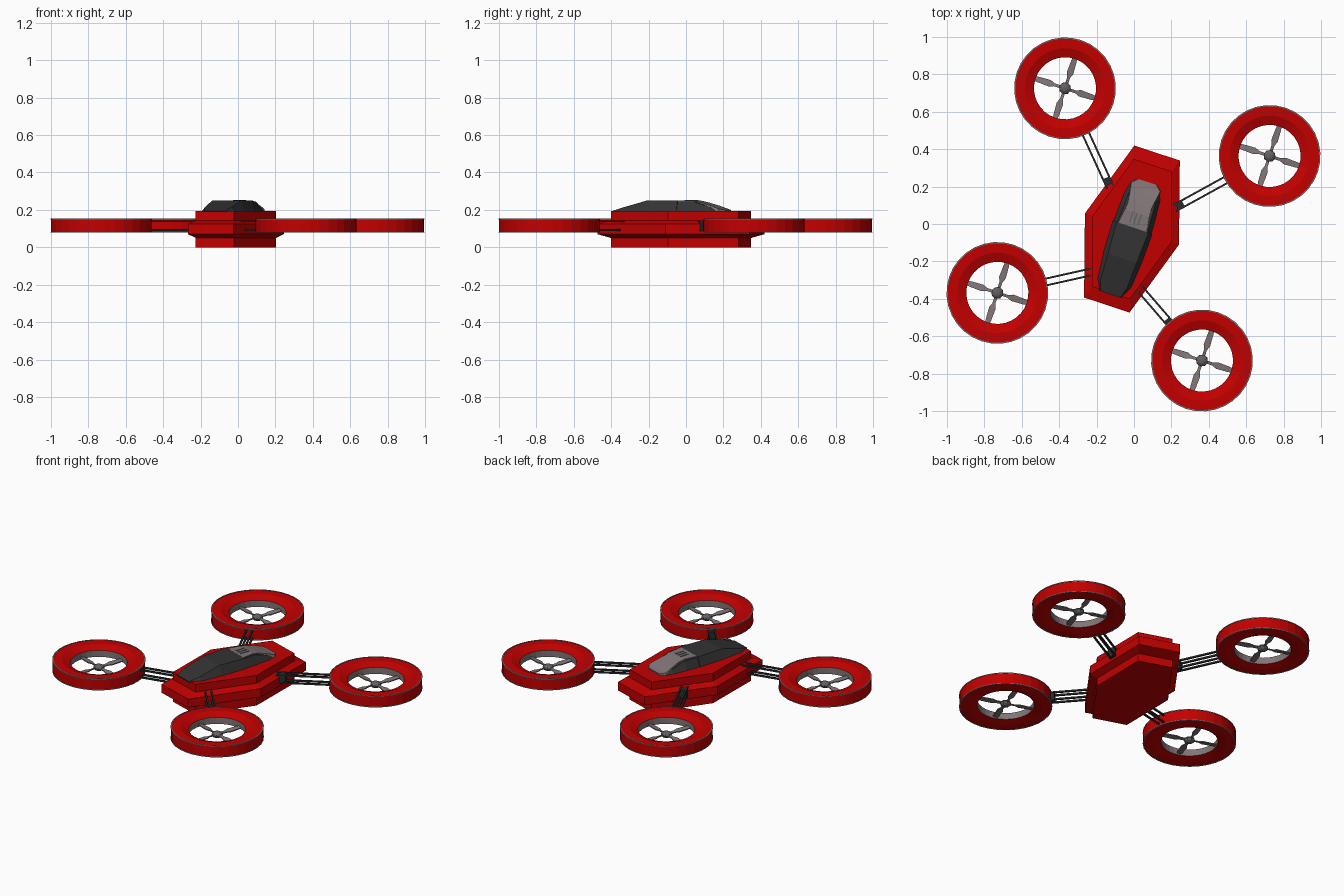
import bpy, bmesh, math
from mathutils import Matrix, Vector

if "Cube" in bpy.data.objects:
    bpy.data.objects.remove(bpy.data.objects["Cube"])

# the whole craft is turned about z on its own axis (local -y = nose)
PLACE = Matrix.Translation((-0.011, -0.027, 0)) @ Matrix.Rotation(math.radians(-18.3), 4, 'Z')


def material(name, rgb):
    m = bpy.data.materials.new(name)
    m.diffuse_color = (*rgb, 1)
    m.use_nodes = True
    m.node_tree.nodes["Principled BSDF"].inputs["Base Color"].default_value = m.diffuse_color
    return m


RED = material("red paint", (0.54, 0.0, 0.0))
GLASS = material("dark canopy", (0.033, 0.033, 0.033))
GREY = material("warm grey metal", (0.22, 0.18, 0.185))
HUB = material("dark grey hub", (0.13, 0.115, 0.118))
ROD = material("black rod", (0.022, 0.024, 0.025))


def finish(bm, name, mats, keep=False):
    if not keep:
        for f in bm.faces:
            f.material_index = 0
    bmesh.ops.recalc_face_normals(bm, faces=bm.faces)
    me = bpy.data.meshes.new(name)
    bm.to_mesh(me)
    bm.free()
    for m in mats:
        me.materials.append(m)
    ob = bpy.data.objects.new(name, me)
    ob.matrix_world = PLACE
    bpy.context.collection.objects.link(ob)
    return ob


def bridge(bm, rings, closed=False):
    """Skin a list of equal-length vertex rings; faces are numbered by band."""
    rows = [[bm.verts.new(p) for p in r] for r in rings]
    n = len(rows[0])
    pairs = list(zip(rows, rows[1:])) + ([(rows[-1], rows[0])] if closed else [])
    for k, (a, b) in enumerate(pairs):
        for i in range(n):
            f = bm.faces.new((a[i], a[(i + 1) % n], b[(i + 1) % n], b[i]))
            f.material_index = k
    if not closed:
        bm.faces.new(rows[0])
        bm.faces.new(rows[-1])


def box(bm, start, end, width, height):
    """Bar between two points."""
    a, b = Vector(start), Vector(end)
    d = (b - a).normalized()
    side = d.cross(Vector((0, 0, 1))).normalized() * width / 2
    up = Vector((0, 0, height / 2))
    bridge(bm, [[p + side + up, p - side + up, p - side - up, p + side - up] for p in (a, b)])


# hull: stepped elongated hexagon
def hexagon(s, z):
    pts = [(.128, .428), (.265, 0), (.128, -.428), (-.128, -.428), (-.265, 0), (-.128, .428)]
    return [(x * s, y * s, z) for x, y in pts]


bm = bmesh.new()
bridge(bm, [hexagon(s, z) for s, z in
            ((.84, 0), (.84, .05), (1, .07), (1, .125), (.84, .143), (.84, .193))])
finish(bm, "hull", [RED])


# canopy and rear deck: lofts of trapezoid sections (y, base half width, top half width, top z)
def loft(name, sections, base, mat):
    bm = bmesh.new()
    bridge(bm, [[(-b, y, base), (b, y, base), (t, y, z), (-t, y, z)] for y, b, t, z in sections])
    return finish(bm, name, [mat])


loft("canopy", [(-.368, .062, .057, .194), (-.305, .096, .075, .212), (-.165, .108, .08, .25),
                (.01, .113, .09, .25)], .188, GLASS)
loft("rear_canopy", [(.01, .108, .085, .246), (.1, .105, .08, .245), (.19, .1, .076, .214),
                     (.24, .088, .07, .197)], .188, GLASS)
loft("rear_deck", [(.01, .082, .078, .251), (.09, .072, .066, .25), (.135, .072, .064, .24),
                   (.195, .08, .074, .222), (.238, .085, .08, .206), (.265, .055, .05, .2)], .19, GREY)

# deck vents
bm = bmesh.new()
for x in (-.024, 0, .024):
    box(bm, (x, .03, .251), (x, .09, .251), .007, .004)
finish(bm, "deck_vents", [HUB])

# rotors, arms
N = 32


def circle(c, r, z):
    return [(c[0] + r * math.cos(2 * math.pi * i / N), c[1] + r * math.sin(2 * math.pi * i / N), z)
            for i in range(N)]


for end, fy in (("rear", .602), ("front", -.550)):
    for side, s in (("left", -1), ("right", 1)):
        tag = f"{end}_{side}_"
        c = Vector((s * .576, fy, 0))

        # duct: red outside and funnels, grey throat
        bm = bmesh.new()
        bridge(bm, [circle(c, r, z) for r, z in
                    ((.27, .08), (.27, .151), (.215, .151), (.166, .132), (.166, .09), (.215, .08))], True)
        for f in bm.faces:
            f.material_index = 1 if f.material_index == 3 else 0
        finish(bm, tag + "duct", [RED, GREY], keep=True)

        # thin grey lips on the outer rim
        bm = bmesh.new()
        for z in (.08, .15):
            bridge(bm, [circle(c, r, z + dz) for r, dz in
                        ((.272, -.002), (.272, .003), (.266, .003), (.266, -.002))], True)
        finish(bm, tag + "rim", [GREY])

        # four-bladed propeller
        bm = bmesh.new()
        for k in range(4):
            turn = Matrix.Translation(c) @ Matrix.Rotation(k * math.pi / 2, 4, 'Z')
            secs = ((.02, .008), (.06, .008), (.085, .018), (.15, .015), (.17, .012))
            bridge(bm, [[turn @ Vector(p) for p in
                         ((r, -w, .096), (r, w, .1), (r, w, .106), (r, -w, .102))] for r, w in secs])
        finish(bm, tag + "blades", [GREY])
        bm = bmesh.new()
        bmesh.ops.create_uvsphere(bm, u_segments=8, v_segments=6, radius=.033,
                                  matrix=Matrix.Translation(c + Vector((0, 0, .1)))
                                  @ Matrix.Diagonal((1, 1, .6, 1)))
        finish(bm, tag + "hub", [HUB])

        # arm: four thin rods and a clamp block
        root = Vector((s * .18, .176, 0)) if end == "rear" else Vector((s * .12, -.277, 0))
        d = (c - root).normalized()
        tip = c - d * .255
        across = Vector((-d.y, d.x, 0)) * .018
        bm = bmesh.new()
        for k in (-1, 1):
            for z in (.092, .139):
                up = Vector((0, 0, z))
                box(bm, root + across * k + up, tip + across * k + up, .01, .01)
        mid = Vector((0, 0, .114))
        if end == "rear":
            box(bm, root + d * .015 + mid, root + d * .055 + mid, .042, .055)
        elif side == "right":
            box(bm, tip - d * .035 + mid, tip + mid, .042, .055)
        finish(bm, tag + "arm", [ROD])
